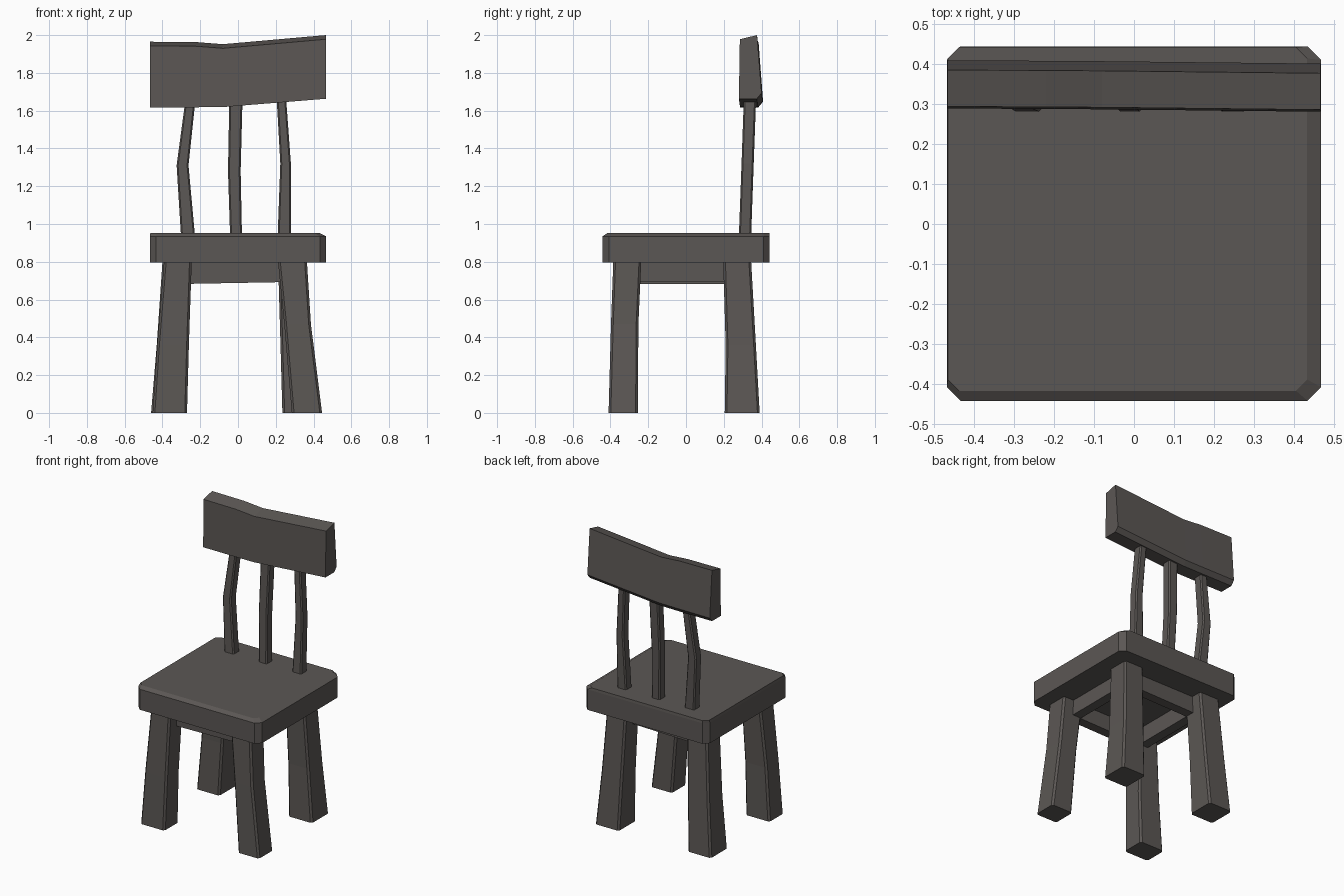
import bpy, bmesh

if "Cube" in bpy.data.objects:
    bpy.data.objects.remove(bpy.data.objects["Cube"])

mat = bpy.data.materials.new("dark weathered wood")
mat.diffuse_color = (0.105, 0.095, 0.089, 1)
mat.use_nodes = True
mat.node_tree.nodes["Principled BSDF"].inputs["Base Color"].default_value = mat.diffuse_color


def loft(name, rings):
    """Skin a list of equal-length point rings and cap both ends."""
    bm = bmesh.new()
    loops = [[bm.verts.new(p) for p in ring] for ring in rings]
    n = len(loops[0])
    for a, b in zip(loops, loops[1:]):
        for i in range(n):
            j = (i + 1) % n
            bm.faces.new((a[i], a[j], b[j], b[i]))
    bm.faces.new(loops[0][::-1])
    bm.faces.new(loops[-1])
    bmesh.ops.recalc_face_normals(bm, faces=bm.faces)
    me = bpy.data.meshes.new(name)
    bm.to_mesh(me)
    bm.free()
    me.materials.append(mat)
    ob = bpy.data.objects.new(name, me)
    bpy.context.collection.objects.link(ob)
    return ob


def rect(x0, x1, y0, y1, z, c):
    """Rectangle ring with its corners cut by c."""
    return [(x0 + c, y0, z), (x1 - c, y0, z), (x1, y0 + c, z), (x1, y1 - c, z),
            (x1 - c, y1, z), (x0 + c, y1, z), (x0, y1 - c, z), (x0, y0 + c, z)]


def post(name, sections, c):
    """Crooked wooden post: sections are (z, x0, x1, y0, y1)."""
    return loft(name, [rect(x0, x1, y0, y1, z, c) for z, x0, x1, y0, y1 in sections])


# Seat slab: cut corners, worn top edge on the front and right
loft("seat", [rect(-.467, .467, -.441, .443, .795, .034),
              rect(-.467, .467, -.441, .443, .935, .034),
              rect(-.464, .432, -.416, .441, .952, .028)])

# Splayed, slightly bent legs
post("front_left_leg", [(0, -.452, -.27, -.41, -.255), (.36, -.428, -.26, -.40, -.257),
                        (.80, -.392, -.245, -.385, -.237)], .012)
post("front_right_leg", [(0, .285, .445, -.41, -.255), (.47, .245, .386, -.397, -.252),
                         (.80, .212, .365, -.385, -.237)], .012)
post("back_left_leg", [(0, -.46, -.285, .205, .39), (.36, -.43, -.265, .21, .37),
                       (.80, -.40, -.245, .197, .345)], .012)
post("back_right_leg", [(0, .235, .415, .205, .39), (.36, .225, .385, .21, .37),
                        (.80, .212, .36, .197, .345)], .012)


# Apron rails between the legs, under the seat
def rail(name, x0, x1, y0, y1):
    loft(name, [[(x0, y0, .683 + .01 * (x0 > 0)), (x1, y0, .683 + .01 * (x1 > 0)),
                 (x1, y1, .683 + .01 * (x1 > 0)), (x0, y1, .683 + .01 * (x0 > 0))],
                [(x0, y0, .80), (x1, y0, .80), (x1, y1, .80), (x0, y1, .80)]])


rail("front_apron", -.27, .27, -.31, -.245)
rail("back_apron", -.27, .27, .205, .27)
rail("left_apron", -.315, -.25, -.27, .24)
rail("right_apron", .225, .29, -.27, .24)

# Three bent spindles
post("left_spindle", [(.94, -.302, -.228, .28, .345), (1.31, -.325, -.262, .294, .358),
                      (1.66, -.278, -.225, .306, .371)], .008)
post("middle_spindle", [(.94, -.042, .021, .28, .345), (1.28, -.053, .014, .293, .357),
                        (1.66, -.046, .024, .306, .371)], .008)
post("right_spindle", [(.94, .21, .28, .28, .345), (1.32, .224, .28, .294, .358),
                       (1.66, .205, .255, .306, .371)], .008)


# Backrest board: leaning section with a cut lower back edge, sagging along x
def board_section(x, bottom, top, y):
    return [(x, y, bottom), (x, y + .095, bottom), (x, y + .12, bottom + .03),
            (x, y + .096, top), (x, y + .005, top - .022)]


loft("backrest", [board_section(*s) for s in (
    (-.465, 1.618, 1.965, .288), (-.22, 1.618, 1.963, .287),
    (-.08, 1.619, 1.952, .286), (.465, 1.663, 2.0, .28))])
